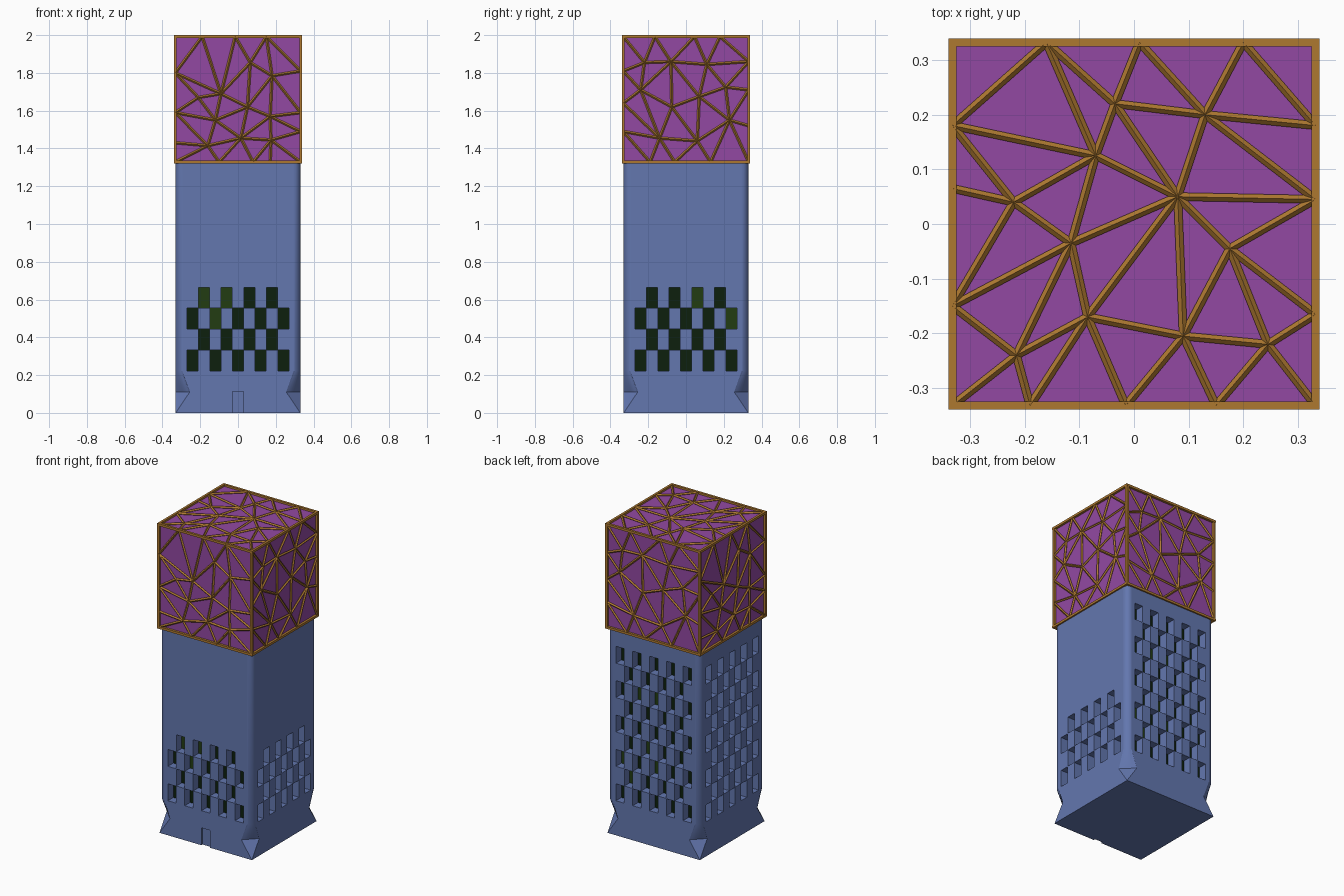
import bpy, bmesh, math, random
from mathutils import Vector, Matrix
from mathutils.geometry import delaunay_2d_cdt

if "Cube" in bpy.data.objects:
    bpy.data.objects.remove(bpy.data.objects["Cube"])

random.seed(4)
W = 0.33          # half width of the tower
H = 1.333         # height of the tower
DEPTH = 0.055     # window depth


def material(name, rgb):
    m = bpy.data.materials.new(name)
    m.diffuse_color = (*rgb, 1)
    m.use_nodes = True
    m.node_tree.nodes["Principled BSDF"].inputs["Base Color"].default_value = m.diffuse_color
    return m


BLUE = material("slate blue", (0.125, 0.185, 0.43))
PURPLE = material("purple", (0.29, 0.066, 0.365))
BRONZE = material("bronze", (0.42, 0.19, 0.03))
DARK = material("dark green", (0.004, 0.014, 0.004))
GREEN = material("leaf green", (0.016, 0.045, 0.006))


def make_object(name, bm, mats=()):
    bmesh.ops.recalc_face_normals(bm, faces=bm.faces)
    me = bpy.data.meshes.new(name)
    bm.to_mesh(me)
    bm.free()
    for m in mats:
        me.materials.append(m)
    ob = bpy.data.objects.new(name, me)
    bpy.context.collection.objects.link(ob)
    return ob


def add_box(bm, lo, hi, turn=0.0):
    lo, hi = Vector(lo), Vector(hi)
    size = Matrix.Diagonal((*(hi - lo), 1))
    rot = Matrix.Rotation(turn, 4, 'Z')
    bmesh.ops.create_cube(bm, size=1, matrix=rot @ Matrix.Translation((lo + hi) / 2) @ size)


# Tower body: square sections whose corners go sharp, chamfered, then rounded
def section(bm, z, r, flat, steps=6):
    ring = []
    for k in range(4):
        a0 = k * math.pi / 2
        sx, sy = ((1, 1), (-1, 1), (-1, -1), (1, -1))[k]
        c = Vector((sx * (W - r), sy * (W - r), z))
        p0 = c + r * Vector((math.cos(a0), math.sin(a0), 0))
        p1 = c + r * Vector((-math.sin(a0), math.cos(a0), 0))
        for i in range(steps + 1):
            a = a0 + math.pi / 2 * i / steps
            arc = c + r * Vector((math.cos(a), math.sin(a), 0))
            ring.append(bm.verts.new(arc.lerp(p0.lerp(p1, i / steps), flat)))
    return ring


bm = bmesh.new()
rings = [section(bm, *s) for s in
         ((0, 0, 0), (0.111, 0.075, 1), (0.222, 0.035, 0), (H, 0.035, 0))]
for a, b in zip(rings, rings[1:]):
    for i in range(len(a)):
        j = (i + 1) % len(a)
        bm.faces.new((a[i], a[j], b[j], b[i]))
bm.faces.new(rings[0][::-1])
bm.faces.new(rings[-1])
bmesh.ops.remove_doubles(bm, verts=bm.verts, dist=1e-5)
bmesh.ops.dissolve_degenerate(bm, edges=bm.edges, dist=1e-6)
tower = make_object("tower", bm, (BLUE, DARK, GREEN))

# Window and door cutters: checkerboard on each side, turned around z
bm = bmesh.new()
for side, rows in enumerate((4, 4, 9, 9)):        # front, right, back, left
    for row in range(rows):
        z = 0.222 + row * 0.111
        n = 5 - row % 2
        for i in range(n):
            x = (i - (n - 1) / 2) * 0.12
            add_box(bm, (x - 0.0295, -W - 0.05, z + 0.001),
                    (x + 0.0295, -W + DEPTH, z + 0.110), side * math.pi / 2)
add_box(bm, (-0.03, -W - 0.05, -0.05), (0.03, -W + 0.012, 0.112))
cutter = make_object("opening_cutter", bm)
cutter.hide_render = True

bpy.context.view_layer.objects.active = tower
tower.select_set(True)
mod = tower.modifiers.new("openings", 'BOOLEAN')
mod.operation = 'DIFFERENCE'
mod.solver = 'EXACT'
mod.object = cutter
bpy.ops.object.modifier_apply(modifier=mod.name)
bpy.data.objects.remove(cutter)
bpy.ops.object.shade_smooth_by_angle(angle=math.radians(25))

# Window backs are green; only the rounded corners are smooth
for f in tower.data.polygons:
    n, c = f.normal, f.center
    f.use_smooth = abs(n.x) > 0.02 and abs(n.y) > 0.02
    out = abs(c.x * n.x + c.y * n.y)
    window_back = abs(n.z) < 0.1 and not f.use_smooth and abs(out - (W - DEPTH)) < 0.002 \
        and c.x * n.x + c.y * n.y > 0
    f.material_index = random.choice((1, 1, 1, 1, 2)) if window_back else 0

# Purple cube on top
bm = bmesh.new()
add_box(bm, (-0.325, -0.325, H), (0.325, 0.325, 1.987))
make_object("top_cube", bm, (PURPLE,))

# Lattice: triangulated points on each cube face, drawn as thin rods
S = 0.332
MID = Vector((0, 0, 1.66))
TOP = [(-S, .18), (-S, .065), (-S, -.15), (S, .18), (S, .045), (S, -.165),
       (-.16, S), (.01, S), (.2, S), (-.19, -S), (-.015, -S), (.15, -S),
       (-.035, .22), (.13, .2), (-.07, .125), (.08, .05), (-.22, .04), (-.115, -.035),
       (.175, -.045), (-.085, -.17), (.09, -.205), (.245, -.22), (-.215, -.24)]
FRONT = [(-S, .14), (-S, -.07), (-S, -.23), (S, .15), (S, -.07), (S, -.17),
         (-.19, S), (-.015, S), (.15, S), (-.1, -S), (.08, -S), (.17, -S),
         (-.09, .03), (-.21, .01), (.065, .195), (.18, .125), (.05, -.04), (.17, -.09),
         (-.12, -.11), (-.16, -.245), (.015, -.205), (.175, -.215)]
RIGHT = [(-S, .15), (-S, -.02), (-S, -.17), (S, .2), (S, .05), (S, -.14),
         (-.165, S), (.045, S), (.18, S), (-.19, -S), (-.06, -S), (.13, -S),
         (-.22, .195), (-.08, .2), (-.24, .05), (.11, .185), (.21, .065), (.07, .015),
         (-.075, -.04), (-.14, -.205), (.06, -.22), (.23, -.11)]


def rod(bm, p, q, n, r):
    side = (q - p).normalized().cross(n) * r
    up = n * r
    ends = [[bm.verts.new(e + o) for o in (up, side, -up, -side)] for e in (p, q)]
    for i in range(4):
        j = (i + 1) % 4
        bm.faces.new((ends[0][i], ends[0][j], ends[1][j], ends[1][i]))
    bm.faces.new(ends[0][::-1])
    bm.faces.new(ends[1])


X, Y, Z = Vector((1, 0, 0)), Vector((0, 1, 0)), Vector((0, 0, 1))
bm = bmesh.new()
for pts, n, u, v in ((TOP, Z, X, Y), (FRONT, -Y, X, Z), (RIGHT, X, Y, Z),
                     (RIGHT, Y, -X, Z), (FRONT, -X, -Y, Z)):
    corners = [(-S, -S), (S, -S), (S, S), (-S, S)]
    verts, edges = delaunay_2d_cdt([Vector(p) for p in pts + corners], [], [], 0, 1e-5)[:2]
    for a, b in edges:
        a, b = verts[a], verts[b]
        if any(abs(a[k] - b[k]) < 1e-4 and abs(a[k]) > S - 1e-3 for k in (0, 1)):
            continue                               # border is drawn by the frame
        p, q = (MID + n * S + u * t.x + v * t.y for t in (a, b))
        rod(bm, p, q, n, 0.0075)
make_object("lattice_struts", bm, (BRONZE,))

# Frame along the twelve cube edges
bm = bmesh.new()
for a, b, c in ((X, Y, Z), (Y, Z, X), (Z, X, Y)):
    for s in (-1, 1):
        for t in (-1, 1):
            o = MID + b * s * S + c * t * S
            rod(bm, o - a * (S + 0.0075), o + a * (S + 0.0075),
                (b * s + c * t).normalized(), 0.0105)
make_object("lattice_frame", bm, (BRONZE,))
